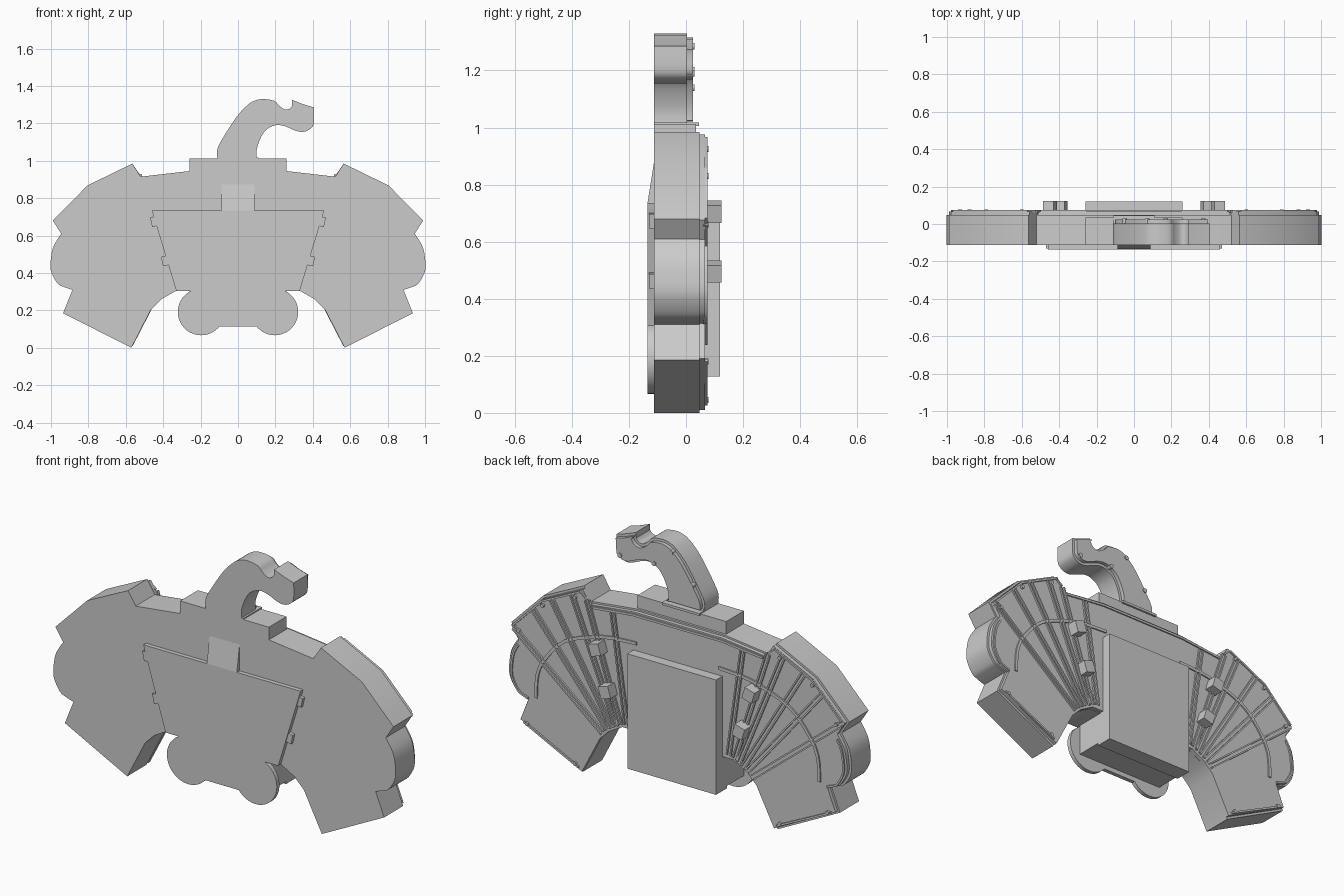
import bpy, bmesh, math
from mathutils import Vector

cube = bpy.data.objects.get("Cube")
if cube:
    bpy.data.objects.remove(cube)

grey = bpy.data.materials.new("plain_grey")
grey.use_nodes = True
COLOUR = (0.6, 0.6, 0.6, 1)
grey.diffuse_color = COLOUR
grey.node_tree.nodes["Principled BSDF"].inputs["Base Color"].default_value = COLOUR


def finish(name, bm, smooth=0):
    bmesh.ops.recalc_face_normals(bm, faces=bm.faces)
    me = bpy.data.meshes.new(name)
    bm.to_mesh(me)
    bm.free()
    me.materials.append(grey)
    ob = bpy.data.objects.new(name, me)
    bpy.context.collection.objects.link(ob)
    if smooth:
        bpy.ops.object.select_all(action="DESELECT")
        ob.select_set(True)
        bpy.context.view_layer.objects.active = ob
        bpy.ops.object.shade_smooth_by_angle(angle=math.radians(smooth))
    return ob


def slab(name, pts, y0, y1, smooth=0):
    """Extrude an x-z outline from y0 back to y1."""
    bm = bmesh.new()
    front = [bm.verts.new((x, y0, z)) for x, z in pts]
    back = [bm.verts.new((x, y1, z)) for x, z in pts]
    bm.faces.new(front)
    bm.faces.new(back[::-1])
    for i in range(len(pts)):
        j = (i + 1) % len(pts)
        bm.faces.new((front[i], back[i], back[j], front[j]))
    return finish(name, bm, smooth)


def rect(x0, x1, z0, z1):
    return [(x0, z0), (x1, z0), (x1, z1), (x0, z1)]


def mirrored(half):
    return half + [(-x, z) for x, z in reversed(half)]


def spline(pts, n=4):
    """Rounded path through the points."""
    p = [Vector(q) for q in pts]
    p = [p[0]] + p + [p[-1]]
    out = []
    for a, b, c, d in zip(p, p[1:], p[2:], p[3:]):
        for k in range(n):
            t = k / n
            v = (2 * b + (c - a) * t + (2 * a - 5 * b + 4 * c - d) * t ** 2
                 + (3 * b - a - 3 * c + d) * t ** 3) / 2
            out.append((v.x, v.y))
    return out + [tuple(pts[-1])]


def strip(name, path, width, y0, y1, smooth=0):
    """Raised rib following a path."""
    p = [Vector(q) for q in path]
    left, right = [], []
    for i, q in enumerate(p):
        d = (p[min(i + 1, len(p) - 1)] - p[max(i - 1, 0)]).normalized()
        n = Vector((-d.y, d.x)) * width / 2
        left.append(tuple(q + n))
        right.append(tuple(q - n))
    return slab(name, left + right[::-1], y0, y1, smooth)


def disc(cx, cz, r, n):
    return [(cx + r * math.cos(2 * math.pi * i / n),
             cz + r * math.sin(2 * math.pi * i / n)) for i in range(n)]


# Winged main body with a bulging lobe on each side
lobe = spline([(.945, .61), (.985, .545), (1, .48), (1, .41),
               (.965, .345), (.93, .325), (.885, .31)])
half = ([(.26, .945), (.52, .915), (.565, .985), (.805, .868), (.99, .68)] + lobe
        + [(.935, .185), (.57, 0), (.465, .205), (.41, .26), (.33, .305),
           (.26, .305), (.26, .14)])
outline = mirrored(half)
slab("main_body", outline, -.113, .047, 20)
slab("back_plate", [(x * .987, .5 + (z - .5) * .98) for x, z in outline], .047, .067, 20)

# Box on the back and block under the stem
slab("back_box", rect(-.26, .26, .127, .735), .03, .12)
slab("stem_base", rect(-.26, .26, .93, 1.012), -.113, .035)
slab("stem_base_lip", rect(-.11, .11, 1.005, 1.018), -.113, .045)

# Curled stem with a raised inner layer
outer = spline([(-.11, 1.01), (-.11, 1.065), (-.07, 1.14), (0, 1.245), (.06, 1.305),
                (.1, 1.325), (.14, 1.33), (.195, 1.32), (.22, 1.295), (.25, 1.275),
                (.275, 1.278), (.29, 1.295)], 3)
inner = spline([(.405, 1.285), (.405, 1.2), (.385, 1.17), (.35, 1.155), (.31, 1.16),
                (.25, 1.185), (.2, 1.19), (.15, 1.165), (.12, 1.12), (.1, 1.06),
                (.1, 1.01)], 3)
stem = outer + [(.29, 1.325), (.35, 1.302)] + inner
slab("stem", stem, -.113, .004, 30)
n = len(stem)
inset = []
for i, q in enumerate(stem):
    d = (Vector(stem[(i + 1) % n]) - Vector(stem[i - 1])).normalized()
    inset.append((q[0] + d.y * .014, q[1] - d.x * .014))
slab("stem_back_layer", inset, .004, .024, 30)
for x, z in ((-.05, 1.14), (.07, 1.285), (.17, 1.2), (.37, 1.19)):
    slab("stem_peg", disc(x, z, .012, 10), .0, .029, 40)

# Front panel, its ramp and the two round feet
slab("front_panel", mirrored([(.46, .735), (.455, .715), (.33, .305)]), -.135, -.113)
bm = bmesh.new()
ramp = [[bm.verts.new((x, y, z)) for y, z in ((-.135, .735), (-.112, .735), (-.112, .88))]
        for x in (-.088, .088)]
for tri in ramp:
    bm.faces.new(tri)
for i in range(3):
    j = (i + 1) % 3
    bm.faces.new((ramp[0][i], ramp[0][j], ramp[1][j], ramp[1][i]))
finish("panel_ramp", bm)
slab("foot_bridge", rect(-.2, .2, .115, .31), -.135, -.113)

# Paired ribs fanning over the back, each from inner point to outer point
rays = [((.30, .33), (.38, .9)), ((.335, .32), (.53, .925)), ((.36, .305), (.62, .94)),
        ((.385, .29), (.74, .88)), ((.41, .275), (.85, .8)), ((.44, .25), (.96, .67))]
arch = spline([(.24, .775), (.39, .765), (.5, .74), (.66, .675), (.77, .56),
               (.82, .46), (.83, .33)])
rim = [(.53, .93), (.57, .962), (.795, .852), (.965, .68)]
lobe_rim = [(x - .03, z) for x, z in lobe[2:-2]]

for side, s in (("left", 1), ("right", -1)):
    def flip(path):
        return [(x * s, z) for x, z in path]

    slab(f"{side}_round_foot", disc(.197 * s, .192, .125, 40), -.135, -.113, 30)
    for a, b in rays:
        a, b = Vector(a), Vector(b)
        d = (b - a).normalized()
        off = Vector((-d.y, d.x)) * .011
        for o in (off, -off):
            strip(f"{side}_fan_rib", flip([tuple(a + o), tuple(b + o)]), .008, .06, .076)
    strip(f"{side}_arch_rib", flip(arch), .016, .06, .074, 30)
    strip(f"{side}_rim_rib", flip(rim), .01, .06, .075)
    strip(f"{side}_lobe_rib", flip(lobe_rim), .01, .06, .075, 30)
    strip(f"{side}_leg_rib", flip([(.9, .185), (.58, .03)]), .01, .06, .075)
    strip(f"{side}_top_rail", flip([(0, .922), (.26, .922), (.5, .897)]), .012, .06, .074)

    # Clips on the back with small catches beside the front panel
    for x, z in ((.45, .705), (.392, .495)):
        strip(f"{side}_clip", flip([(x - .009, z - .03), (x + .009, z + .03)]), .06, .06, .124)
        strip(f"{side}_catch", flip([(x - .008, z - .055), (x + .003, z - .005)]),
              .035, -.13, -.11)

    # Small pegs near the edge of the fan
    for x, z in ((.6, .925), (.79, .83), (.93, .66), (.88, .18), (.6, .045)):
        slab(f"{side}_peg", disc(x * s, z, .01, 8), .06, .078, 50)
